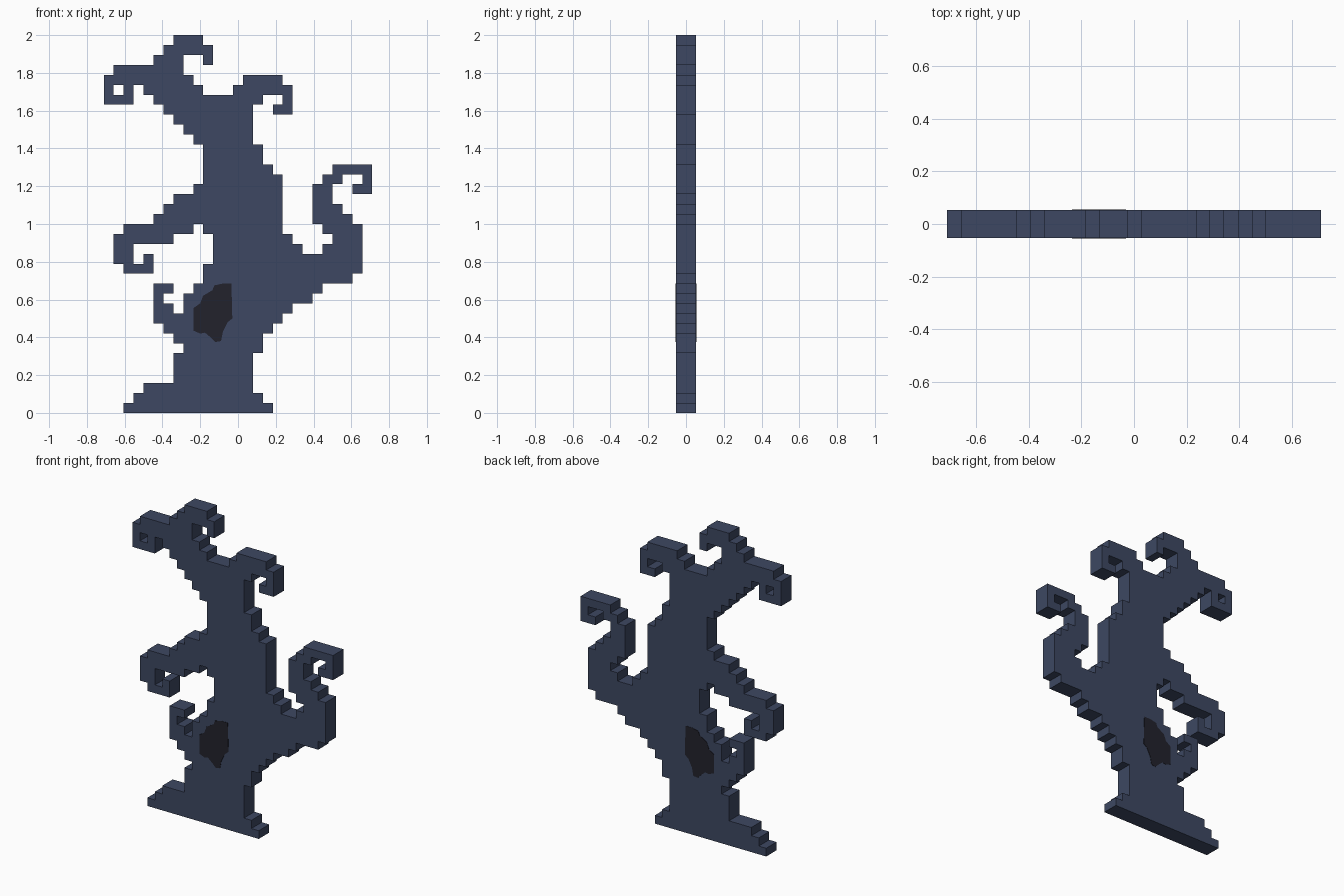
import bpy
import bmesh

if "Cube" in bpy.data.objects:
    bpy.data.objects.remove(bpy.data.objects["Cube"], do_unlink=True)

CELL = 2 / 38      # size of one square step
COLS, ROWS = 27, 38
DEPTH = 2 * CELL


def material(name, rgb):
    mat = bpy.data.materials.new(name)
    mat.use_nodes = True
    mat.diffuse_color = (*rgb, 1)
    mat.node_tree.nodes["Principled BSDF"].inputs["Base Color"].default_value = (*rgb, 1)
    return mat


bark = material("dark blue bark", (0.047, 0.064, 0.122))
hollow = material("near black hollow", (0.016, 0.016, 0.025))

# Each part: (top row, one run of columns per row going down)
PARTS = {
    "trunk": (8, [(7, 15), (8, 15), (9, 15), (10, 16), (10, 16), (10, 17), (10, 18),
                  (9, 18), (7, 18), (6, 18), (5, 18), (10, 18), (11, 19), (11, 20),
                  (11, 26), (10, 26), (10, 25), (9, 22), (8, 21), (8, 19), (5, 18),
                  (6, 17), (7, 16), (8, 16), (7, 15), (7, 15), (7, 15), (4, 15),
                  (3, 16), (2, 17)]),
    "crown branch": (0, [(7, 10), (6, 11), (5, 8), (1, 8), (0, 9), (4, 10), (5, 16), (6, 15)]),
    "crown top curl": (2, [(10, 11)]),
    "crown side curl": (5, [(0, 1), (0, 3)]),
    "crown side curl tip": (5, [(2, 3)]),
    "left crown branch": (4, [(14, 18), (13, 19), (18, 19), (17, 19)]),
    "left branch": (13, [(23, 27), (22, 24), (21, 23), (21, 23), (21, 24), (21, 25),
                         (22, 26), (23, 26), (22, 26)]),
    "left branch curl": (14, [(26, 27), (25, 27)]),
    "right branch": (19, [(2, 9), (1, 7), (1, 3), (1, 3), (2, 5)]),
    "right branch curl": (22, [(4, 5)]),
    "right twig": (25, [(5, 7), (5, 6), (5, 7)]),
}


def extruded(name, bm, depth, mat):
    """Push the flat faces back by depth and make an object."""
    out = bmesh.ops.extrude_face_region(bm, geom=bm.faces[:])
    moved = [g for g in out["geom"] if isinstance(g, bmesh.types.BMVert)]
    bmesh.ops.translate(bm, verts=moved, vec=(0, depth, 0))
    bmesh.ops.recalc_face_normals(bm, faces=bm.faces[:])
    mesh = bpy.data.meshes.new(name)
    bm.to_mesh(mesh)
    bm.free()
    mesh.materials.append(mat)
    obj = bpy.data.objects.new(name, mesh)
    bpy.context.collection.objects.link(obj)
    return obj


# Tree: all parts fused into one stepped silhouette
cells = {(c, top + i) for top, runs in PARTS.values()
         for i, (a, b) in enumerate(runs) for c in range(a, b)}
bm = bmesh.new()
for c, r in sorted(cells):
    corners = [(c, r + 1), (c + 1, r + 1), (c + 1, r), (c, r)]
    bm.faces.new([bm.verts.new(((x - COLS / 2) * CELL, -DEPTH / 2, (ROWS - z) * CELL))
                  for x, z in corners])
bmesh.ops.remove_doubles(bm, verts=bm.verts[:], dist=0.001)
extruded("tree_body", bm, DEPTH, bark)

# Dark trunk hollow, a thin plate on the front and the back
HOLLOW = [(-0.08, 0.685), (-0.035, 0.685), (-0.03, 0.50), (-0.055, 0.48), (-0.08, 0.43),
          (-0.09, 0.38), (-0.12, 0.375), (-0.145, 0.40), (-0.175, 0.425), (-0.2, 0.42),
          (-0.235, 0.435), (-0.235, 0.555), (-0.2, 0.58), (-0.185, 0.62), (-0.135, 0.65),
          (-0.125, 0.675)]
PLATE = 0.004
for side, y in (("front", -DEPTH / 2 - PLATE / 2), ("back", DEPTH / 2 - PLATE / 2)):
    bm = bmesh.new()
    bm.faces.new([bm.verts.new((x, y, z)) for x, z in HOLLOW])
    extruded(side + "_hollow", bm, PLATE, hollow)
